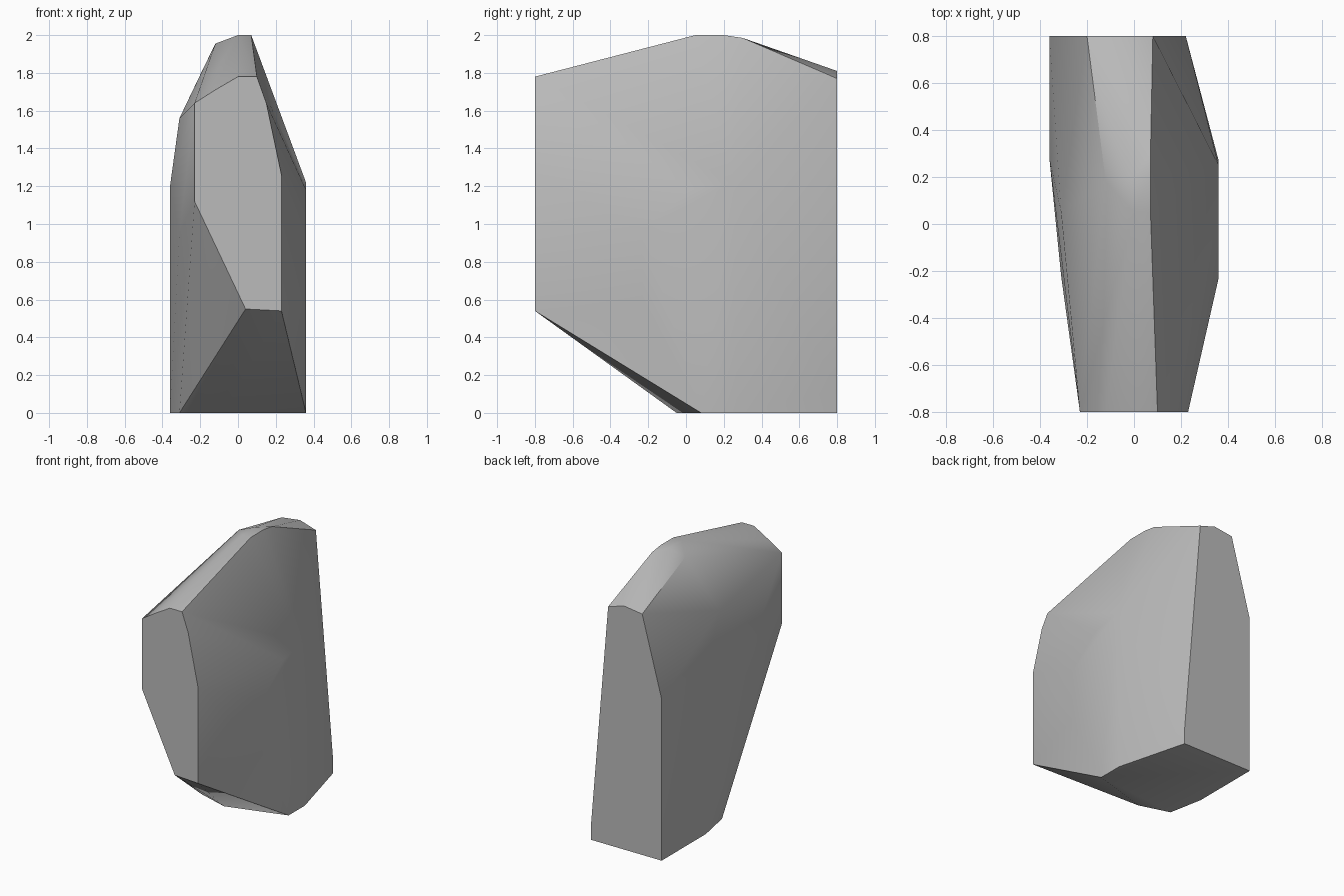
import bpy, bmesh, math

cube = bpy.data.objects.get("Cube")
if cube:
    bpy.data.objects.remove(cube, do_unlink=True)

# Stone colour
stone = bpy.data.materials.new("stone_grey")
stone.use_nodes = True
grey = (0.5, 0.5, 0.5, 1)
stone.diffuse_color = grey
stone.node_tree.nodes["Principled BSDF"].inputs["Base Color"].default_value = grey

# Flat cut outlines, as (x, z) on the two ends and (x, y) underneath
front_cut = [(-.23, 1.12), (-.23, 1.64), (-.12, 1.71), (0, 1.78), (.1, 1.78),
             (.15, 1.64), (.23, 1.26), (.23, .54), (.04, .55)]
back_cut = [(-.36, 1.2), (-.2, 1.79), (-.05, 1.81), (.08, 1.77), (.22, .12)]
base_cut = [(.36, .08), (.36, .27), (.22, .8), (-.36, .8), (-.36, .28),
            (-.31, .02), (-.08, -.05)]
# Corners of the top ridge and the bulging sides
ridge = [(0, .05, 2), (.07, .05, 2), (0, .2, 2), (.07, .2, 2),
         (.07, .3, 1.985), (-.12, .18, 1.955)]
bulge = [(.36, -.23, .6), (.36, -.23, .97), (.36, .02, 1.18), (.36, .25, 1.22),
         (-.31, -.22, .95), (-.31, .05, 1.56), (-.36, .28, 1.2)]
corners = [(x, -.8, z) for x, z in front_cut] + [(x, .8, z) for x, z in back_cut]
corners += [(x, y, 0) for x, y in base_cut] + ridge + bulge

# Chiselled boulder wrapped around its corners
bm = bmesh.new()
for co in corners:
    bm.verts.new(co)
hull = bmesh.ops.convex_hull(bm, input=bm.verts)
spare = {g for g in hull["geom_interior"] + hull["geom_unused"]
         if isinstance(g, bmesh.types.BMVert)}
bmesh.ops.delete(bm, geom=list(spare), context='VERTS')
bmesh.ops.dissolve_limit(bm, angle_limit=math.radians(1), verts=bm.verts, edges=bm.edges)
bmesh.ops.recalc_face_normals(bm, faces=bm.faces)
mesh = bpy.data.meshes.new("boulder")
bm.to_mesh(mesh)
bm.free()
mesh.materials.append(stone)
boulder = bpy.data.objects.new("boulder", mesh)
bpy.context.collection.objects.link(boulder)

# Soft flanks with crisp cut edges
bpy.ops.object.select_all(action='DESELECT')
boulder.select_set(True)
bpy.context.view_layer.objects.active = boulder
bpy.ops.object.shade_smooth_by_angle(angle=math.radians(35))
